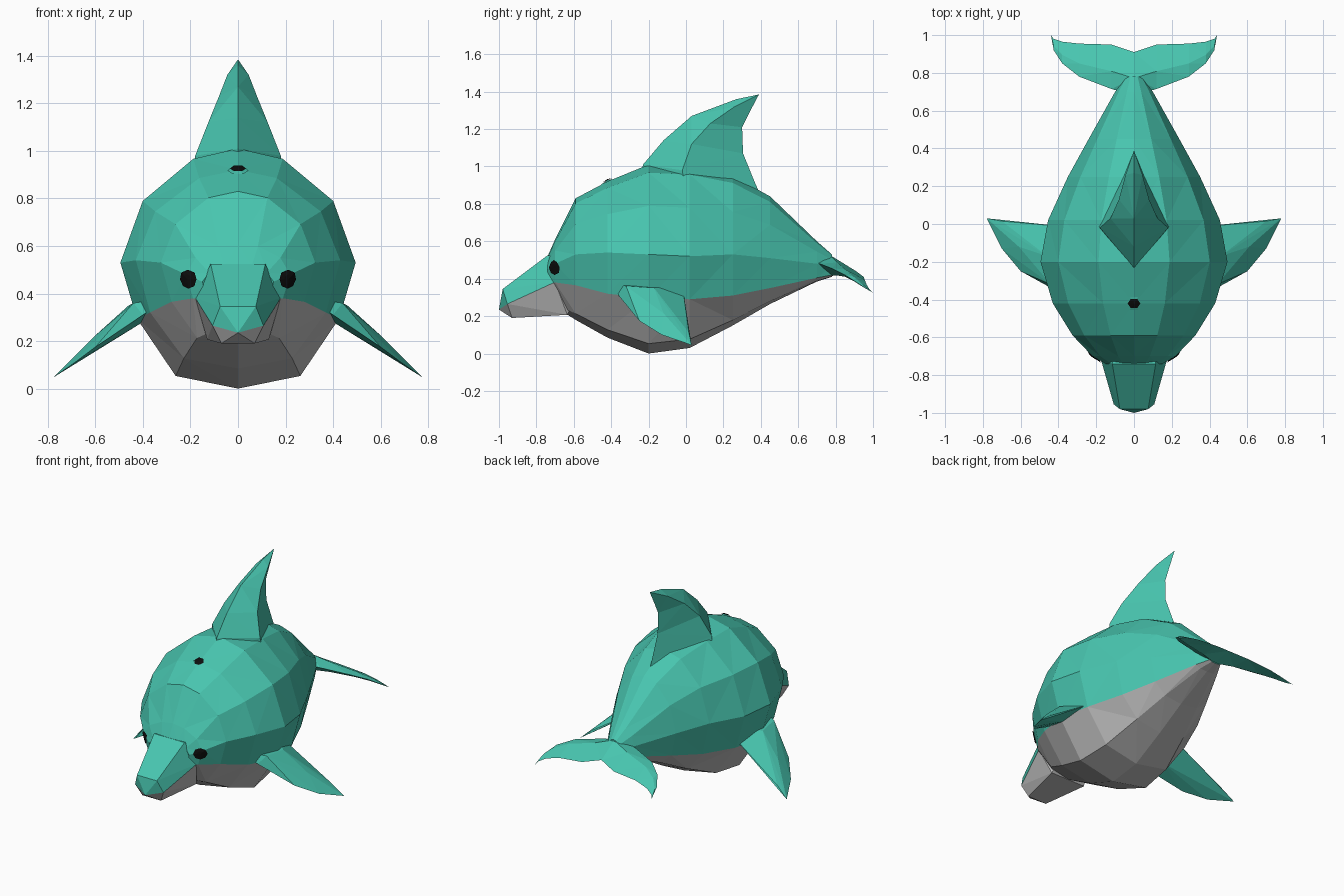
import bpy, bmesh, math
from mathutils import Vector
from mathutils.bvhtree import BVHTree

if "Cube" in bpy.data.objects:
    bpy.data.objects.remove(bpy.data.objects["Cube"])


def material(name, rgb):
    m = bpy.data.materials.new(name)
    m.diffuse_color = (*rgb, 1)
    m.use_nodes = True
    m.node_tree.nodes["Principled BSDF"].inputs["Base Color"].default_value = m.diffuse_color
    return m


TEAL = material("teal_skin", (0.065, 0.56, 0.43))
GREY = material("grey_belly", (0.50, 0.50, 0.50))
BLACK = material("black", (0.004, 0.004, 0.004))


def finish(bm, name, *mats):
    bmesh.ops.remove_doubles(bm, verts=bm.verts, dist=0.0005)
    bmesh.ops.recalc_face_normals(bm, faces=bm.faces)
    me = bpy.data.meshes.new(name)
    bm.to_mesh(me)
    bm.free()
    for m in mats:
        me.materials.append(m)
    ob = bpy.data.objects.new(name, me)
    bpy.context.collection.objects.link(ob)
    return ob


def loft(sections, grey=()):
    """Skin closed sections in order, cap both ends; strips in grey get material 1."""
    bm = bmesh.new()
    rings = [[bm.verts.new(p) for p in s] for s in sections]
    n = len(rings[0])
    for a, b in zip(rings, rings[1:]):
        for j in range(n):
            k = (j + 1) % n
            f = bm.faces.new((a[j], a[k], b[k], b[j]))
            f.material_index = int(j in grey)
    bm.faces.new(rings[0])
    bm.faces.new(rings[-1])
    bmesh.ops.triangulate(bm, faces=bm.faces[:])
    return bm


def hull(name, points, mat):
    bm = bmesh.new()
    for p in points:
        bm.verts.new(p)
    res = bmesh.ops.convex_hull(bm, input=bm.verts[:])
    loose = [v for v in bm.verts if not v.link_faces]
    bmesh.ops.delete(bm, geom=loose, context='VERTS')
    return finish(bm, name, mat)


def both_sides(points):
    return [(s * x, y, z) for x, y, z in points for s in (1, -1)]


# Body: y, half width, top, widest height, colour line, bottom, belly shift
BODY = [(-.74, .15, .52, .45, .37, .215, .10),
        (-.70, .22, .61, .48, .38, .205, .07),
        (-.59, .325, .83, .53, .365, .18, 0),
        (-.42, .43, .92, .54, .32, .085, 0),
        (-.20, .495, 1.01, .53, .295, 0, 0),
        (.02, .455, 1.0, .52, .29, .03, 0),
        (.25, .35, .95, .53, .31, .15, 0),
        (.45, .24, .84, .51, .35, .265, 0),
        (.70, .10, .60, .48, .405, .385, 0),
        (.78, .05, .53, .47, .42, .41, 0)]


def body_ring(y, w, top, mid, line, low, shift):
    half = [Vector((0, y, top)),
            Vector((.38 * w, y, mid + (top - mid) * .91)),
            Vector((.81 * w, y, mid + (top - mid) * .54)),
            Vector((w, y, mid)),
            Vector((.86 * w, y, line)),
            Vector((.53 * w, y + shift * .8, line + (low - line) * .82)),
            Vector((0, y + shift, low))]
    return half + [Vector((-p.x, p.y, p.z)) for p in half[5:0:-1]]


bm = loft([body_ring(*r) for r in BODY], grey=range(4, 8))
bmesh.ops.recalc_face_normals(bm, faces=bm.faces)
skin = BVHTree.FromBMesh(bm)
finish(bm, "body", TEAL, GREY)

# Beak: teal upper half, grey lower half
mouth = both_sides([(.18, -.70, .382), (.107, -.955, .265)]) + [(0, -1.0, .235)]
hull("upper_beak", mouth + both_sides(
    [(.115, -.74, .525), (.075, -.98, .345), (.10, -.60, .50), (.10, -.60, .35)]), TEAL)
hull("lower_beak", mouth + both_sides(
    [(.07, -.93, .19), (.13, -.635, .207), (.10, -.58, .30)]), GREY)

# Dorsal fin: front, side and back points at rising levels
FIN = [((-.25, .90), (.20, .00, .85), (.42, .80)),
       ((-.23, 1.01), (.18, -.02, .98), (.37, .91)),
       ((-.12, 1.14), (.125, .03, 1.12), (.305, 1.07)),
       ((.03, 1.27), (.08, .13, 1.23), (.30, 1.21)),
       ((.27, 1.36), (.045, .26, 1.32), (.34, 1.29)),
       ((.39, 1.385), (0, .39, 1.385), (.39, 1.385))]
finish(loft([[(0, *f), s, (0, *b), (-s[0], s[1], s[2])] for f, s, b in FIN]),
       "dorsal_fin", TEAL)

# Tail flukes: x, front y/z, back y/z, half thickness
FLUKE = [(0, .68, .49, .91, .44, .055),
         (.12, .715, .48, .95, .41, .035),
         (.29, .78, .455, .955, .395, .02),
         (.38, .85, .42, .965, .37, .012),
         (.425, .92, .375, .98, .345, .006),
         (.44, 1.0, .325, 1.0, .325, 0)]


def fluke_section(x, fy, fz, by, bz, t):
    my, mz = fy * .6 + by * .4, fz * .6 + bz * .4
    return [(x, fy, fz), (x, my, mz + t), (x, by, bz), (x, my, mz - t)]


left = [fluke_section(-r[0], *r[1:]) for r in FLUKE[:0:-1]]
finish(loft(left + [fluke_section(*r) for r in FLUKE]), "tail_flukes", TEAL)

# Flippers: swept thin blades
FLIPPER = [(.30, -.38, .38), (.30, -.02, .37), (.40, -.36, .31), (.44, -.32, .36),
           (.43, -.01, .285), (.46, -.17, .35), (.40, -.2, .28),
           (.60, -.25, .175), (.61, -.12, .215), (.59, -.10, .172),
           (.70, -.13, .10), (.70, .015, .112), (.78, .03, .045)]
for side, s in (("right", 1), ("left", -1)):
    hull(side + "_flipper", [(s * x, y, z) for x, y, z in FLIPPER], TEAL)


def patch(name, origin, direction, rx, ry, sides, mat, lift):
    """Thin dark plate draped on the skin along a direction."""
    d = Vector(direction).normalized()
    u = d.cross(Vector((0, 0, 1)) if abs(d.z) < .9 else Vector((0, 1, 0))).normalized()
    v = u.cross(d)
    bm = bmesh.new()

    def drop(a, b):
        start = Vector(origin) - d * .3 + u * a + v * b
        return bm.verts.new(skin.ray_cast(start, d)[0] - d * lift)

    c = drop(0, 0)
    loops = []
    for q in (.5, 1):
        loops.append([drop(q * rx * math.cos(i * math.tau / sides),
                           q * ry * math.sin(i * math.tau / sides)) for i in range(sides)])
    for i in range(sides):
        k = (i + 1) % sides
        bm.faces.new((c, loops[0][i], loops[0][k]))
        bm.faces.new((loops[0][i], loops[1][i], loops[1][k], loops[0][k]))
    ob = finish(bm, name, mat)
    if sum((p.normal.dot(d) for p in ob.data.polygons)) > 0:
        ob.data.flip_normals()
    return ob


# Eyes
for side, s in (("right", 1), ("left", -1)):
    patch(side + "_eye", (s * .20, -.69, .46), (-s * .55, .83, 0), .045, .04, 8, BLACK, .007)

# Blowhole: low rim with a dark opening
patch("blowhole_rim", (0, -.42, .92), (0, .15, -1), .045, .042, 6, TEAL, .006)
patch("blowhole", (0, -.42, .92), (0, .15, -1), .034, .03, 6, BLACK, .012)
